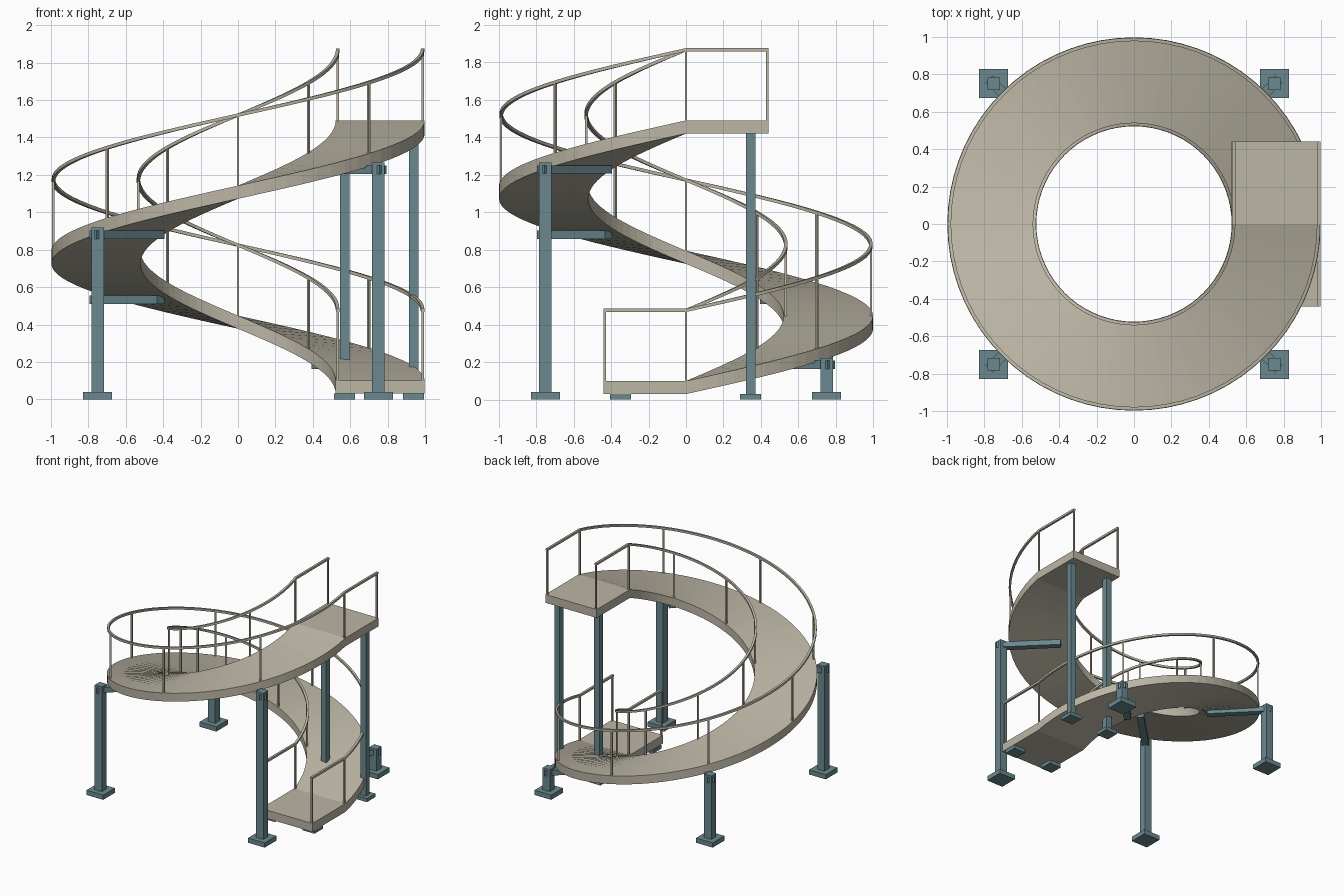
import bpy, bmesh
from math import sin, cos, pi, radians
from mathutils import Matrix, Vector

if "Cube" in bpy.data.objects:
    bpy.data.objects.remove(bpy.data.objects["Cube"], do_unlink=True)

SEGMENTS = 72
START, RISE = 0.10, 1.39          # deck height at the foot, climb of one turn
THICK, LANDING = 0.07, 0.44
INNER, OUTER = 0.522, 0.998
RAIL_RADII = {"inner": 0.533, "outer": 0.987}
RAIL_HEIGHT = 0.377


def material(name, color):
    mat = bpy.data.materials.new(name)
    mat.use_nodes = True
    mat.diffuse_color = color
    mat.node_tree.nodes["Principled BSDF"].inputs["Base Color"].default_value = color
    return mat


CONCRETE = material("warm beige", (0.50, 0.465, 0.375, 1))
STEEL = material("blue grey steel", (0.145, 0.25, 0.275, 1))


def make_object(name, bm, mat):
    bmesh.ops.recalc_face_normals(bm, faces=bm.faces)
    mesh = bpy.data.meshes.new(name)
    bm.to_mesh(mesh)
    bm.free()
    mesh.materials.append(mat)
    obj = bpy.data.objects.new(name, mesh)
    bpy.context.collection.objects.link(obj)
    return obj


def add_box(bm, center, size, turn=0.0):
    matrix = (Matrix.Translation(center) @ Matrix.Rotation(turn, 4, "Z")
              @ Matrix.Diagonal((*size, 1)))
    bmesh.ops.create_cube(bm, size=1, matrix=matrix)


def deck_height(turns):
    return START + RISE * turns


def on_route(turns, radius, dz):
    """Point on the spiral, measured from the walking surface."""
    a = 2 * pi * turns
    return Vector((radius * cos(a), radius * sin(a), deck_height(turns) + dz))


def sweep(name, profile, mat):
    """Carry a (radius, height) section along landing, spiral and landing."""
    bm = bmesh.new()
    rings = []
    for i in range(-1, SEGMENTS + 2):
        turns = min(max(i / SEGMENTS, 0), 1)
        shift = -LANDING if i < 0 else LANDING if i > SEGMENTS else 0
        rings.append([bm.verts.new(on_route(turns, r, z) + Vector((0, shift, 0)))
                      for r, z in profile])
    n = len(profile)
    for a, b in zip(rings, rings[1:]):
        for k in range(n):
            bm.faces.new((a[k], a[(k + 1) % n], b[(k + 1) % n], b[k]))
    bm.faces.new(rings[0])
    bm.faces.new(rings[-1])
    return make_object(name, bm, mat)


def rectangle(r0, r1, z0, z1):
    return [(r0, z0), (r1, z0), (r1, z1), (r0, z1)]


# Spiral ramp with its two landings
sweep("ramp_deck", rectangle(INNER, OUTER, -THICK, 0), CONCRETE)

# Handrails and their posts
for side, radius in RAIL_RADII.items():
    h = 0.009
    sweep(side + "_handrail",
          rectangle(radius - h, radius + h, RAIL_HEIGHT - h, RAIL_HEIGHT + h), CONCRETE)
    bm = bmesh.new()
    feet = [on_route(i / 8, radius, 0) for i in range(9)]
    feet.append(Vector((radius, 0.007 - LANDING, START)))
    feet.append(Vector((radius, LANDING - 0.007, START + RISE)))
    for i, foot in enumerate(feet):
        turn = i * pi / 4 if i < 9 else 0
        add_box(bm, foot + Vector((0, 0, RAIL_HEIGHT / 2 - 0.005)),
                (0.013, 0.013, RAIL_HEIGHT + 0.01), turn)
    make_object(side + "_rail_posts", bm, CONCRETE)

# Outer columns, each with a footing and a radial beam under the deck
for i, place in enumerate(("back_left", "back_right", "front_right", "front_left")):
    turns = (i + 0.5) / 4
    a = 2 * pi * turns
    x, y = 1.061 * cos(a), 1.061 * sin(a)
    under = deck_height(turns) - THICK
    top = under + 0.02
    bm = bmesh.new()
    add_box(bm, (x, y, top / 2), (0.066, 0.066, top))
    add_box(bm, (x, y, 0.02), (0.155, 0.155, 0.04))
    make_object(place + "_column", bm, STEEL)
    bm = bmesh.new()
    r0, r1 = 0.585, 1.096
    mid = (r0 + r1) / 2
    add_box(bm, (mid * cos(a), mid * sin(a), under - 0.018), (r1 - r0, 0.055, 0.045), a)
    make_object(place + "_beam", bm, STEEL)

# Supports below the landings
for side, x in (("inner", 0.57), ("outer", 0.939)):
    bm = bmesh.new()
    height = START + RISE - THICK
    add_box(bm, (x, 0.345, height / 2), (0.05, 0.05, height))
    add_box(bm, (x, 0.345, 0.015), (0.112, 0.112, 0.03))
    make_object("top_landing_column_" + side, bm, STEEL)
    bm = bmesh.new()
    add_box(bm, (x, -0.35, 0.015), (0.112, 0.112, 0.03))
    make_object("bottom_landing_footing_" + side, bm, STEEL)
